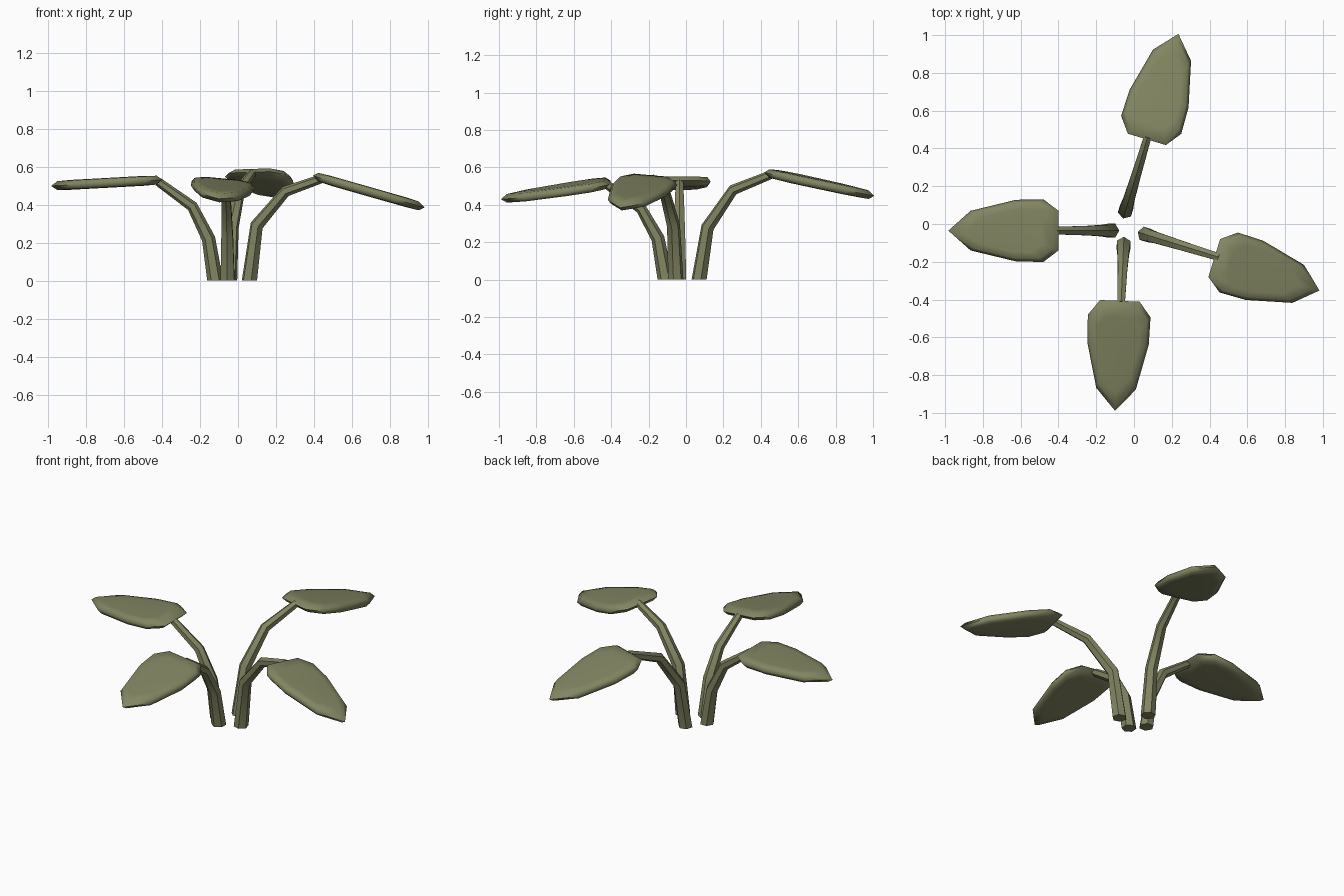
import bpy, math
from mathutils import Vector

cube = bpy.data.objects.get("Cube")
if cube:
    bpy.data.objects.remove(cube, do_unlink=True)

green = bpy.data.materials.new("olive_green")
green.use_nodes = True
colour = (0.225, 0.235, 0.122, 1)
green.diffuse_color = colour
bsdf = green.node_tree.nodes["Principled BSDF"]
bsdf.inputs["Base Color"].default_value = colour
bsdf.inputs["Roughness"].default_value = 0.9

SIDES = 6
UP = Vector((0, 0, 1))
# Half of the leaf outline: distance from the base, half width
HALF = [(0, 0.105), (0.08, 0.166), (0.225, 0.163), (0.465, 0.105)]
OUTLINE = HALF + [(0.583, 0)] + [(s, -w) for s, w in reversed(HALF)]
# Rings across the leaf thickness: scale, height
LAYERS = [(0.68, -0.026), (0.9, -0.023), (1, 0), (0.9, 0.023), (0.68, 0.026)]
LEAF_MID = 0.27


def loft(name, rings, angle):
    """Skin a stack of closed rings and cap both ends."""
    n = len(rings[0])
    verts = [p for ring in rings for p in ring]
    faces = [tuple(reversed(range(n))),
             tuple(range(len(verts) - n, len(verts)))]
    for k in range(len(rings) - 1):
        for i in range(n):
            j = (i + 1) % n
            faces.append((k * n + i, k * n + j, (k + 1) * n + j, (k + 1) * n + i))
    mesh = bpy.data.meshes.new(name)
    mesh.from_pydata(verts, [], faces)
    mesh.materials.append(green)
    obj = bpy.data.objects.new(name, mesh)
    bpy.context.collection.objects.link(obj)
    bpy.ops.object.select_all(action="DESELECT")
    obj.select_set(True)
    bpy.context.view_layer.objects.active = obj
    bpy.ops.object.shade_smooth_by_angle(angle=math.radians(angle))
    return obj


def make_stem(name, start, heading, path):
    """Tapered six-sided stem bending outwards along its heading."""
    side = UP.cross(heading)
    points = [Vector((*start, 0)) + heading * r + UP * z for r, z in path]
    rings = []
    for k, p in enumerate(points):
        after = points[min(k + 1, len(points) - 1)]
        before = points[max(k - 1, 0)]
        tangent = UP if k == 0 else ((after - p).normalized() + (p - before).normalized()).normalized()
        out = side.cross(tangent)
        radius = 0.042 - 0.019 * k / (len(points) - 1)
        ring = []
        for i in range(SIDES):
            a = math.tau * i / SIDES
            ring.append(p + (out * math.cos(a) + side * math.sin(a)) * radius)
        rings.append(ring)
    loft(name, rings, 40)


def make_leaf(name, base, heading, slope):
    """Pointed slab with rounded rim, tilted by its slope in x and y."""
    side = UP.cross(heading)
    rings = []
    for scale, height in LAYERS:
        ring = []
        for s, w in reversed(OUTLINE):
            flat = heading * (LEAF_MID + (s - LEAF_MID) * scale) + side * w * scale
            lift = flat.x * slope[0] + flat.y * slope[1] + height
            ring.append(Vector(base) + flat + UP * lift)
        rings.append(ring)
    loft(name, rings, 75)


# Label, heading, stem foot, stem path (reach, height), leaf base, leaf slope
SPROUTS = [
    ("right", (-1, 0), (-0.12, -0.035),
     [(0, 0), (0.035, 0.22), (0.12, 0.39), (0.3, 0.52)],
     (-0.4, -0.035, 0.53), (0.055, 0)),
    ("front", (-0.043, -1), (-0.055, -0.11),
     [(0, 0), (0.04, 0.22), (0.13, 0.38), (0.31, 0.505)],
     (-0.075, -0.407, 0.518), (-0.09, 0.155)),
    ("back", (0.287, 0.958), (-0.045, 0.07),
     [(0, 0), (0.047, 0.28), (0.19, 0.48), (0.41, 0.565)],
     (0.068, 0.448, 0.57), (-0.03, -0.21)),
    ("left", (0.955, -0.295), (0.06, -0.055),
     [(0, 0), (0.04, 0.29), (0.2, 0.47), (0.41, 0.54)],
     (0.425, -0.18, 0.543), (-0.285, 0)),
]

for label, heading, foot, path, base, slope in SPROUTS:
    direction = Vector((*heading, 0)).normalized()
    make_stem(label + "_stem", foot, direction, path)
    make_leaf(label + "_leaf", base, direction, slope)
